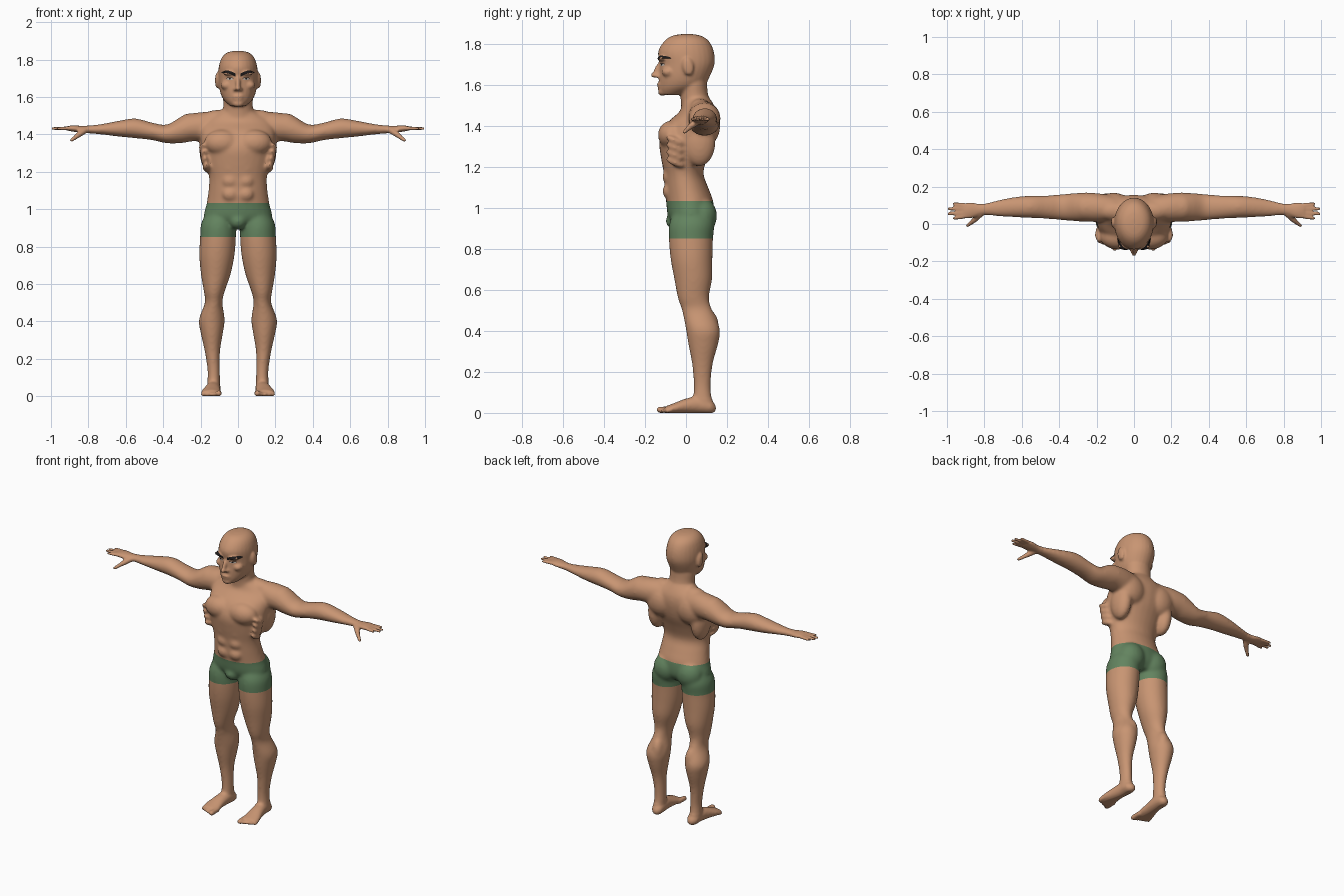
import bpy, bmesh, math
from mathutils import Vector, Matrix
from mathutils.bvhtree import BVHTree

cube = bpy.data.objects.get("Cube")
if cube:
    bpy.data.objects.remove(cube, do_unlink=True)


def material(name, r, g, b):
    m = bpy.data.materials.new(name)
    m.use_nodes = True
    m.diffuse_color = (r, g, b, 1)
    bsdf = next(n for n in m.node_tree.nodes if n.type == 'BSDF_PRINCIPLED')
    bsdf.inputs["Base Color"].default_value = (r, g, b, 1)
    bsdf.inputs["Roughness"].default_value = 0.7
    return m


skin = material("skin", .58, .3, .17)
green = material("green_cloth", .125, .23, .115)
black = material("brow_black", .012, .01, .01)
white = material("eye_white", .55, .5, .45)

bm = bmesh.new()


def circle(sides):
    return [(math.cos(math.tau * i / sides), math.sin(math.tau * i / sides)) for i in range(sides)]


def bridge(rings):
    """Closed skin over a list of point rings."""
    rings = [[bm.verts.new(co) for co in ring] for ring in rings]
    for r, q in zip(rings, rings[1:]):
        for i in range(len(r)):
            j = (i + 1) % len(r)
            bm.faces.new((r[i], r[j], q[j], q[i]))
    bm.faces.new(rings[0][::-1])
    bm.faces.new(rings[-1])


def smooth_rows(rows, steps=4):
    """Catmull-Rom interpolation of cross-section rows."""
    p = [Vector(r) for r in rows]
    p = [p[0]] + p + [p[-1]]
    out = []
    for a, b, c, d in zip(p, p[1:], p[2:], p[3:]):
        for i in range(steps):
            t = i / steps
            out.append(b + (c - a) * (t / 2) + (a * 2 - b * 5 + c * 4 - d) * (t * t / 2)
                       + (b * 3 - a - c * 3 + d) * (t ** 3 / 2))
    return out + [p[-1]]


def loft(axis, rows, side=1):
    """Elliptical skin along an axis; row = position, two centres, two radii."""
    u, v = [k for k in range(3) if k != axis]
    rings = []
    for pos, cu, cv, ru, rv in smooth_rows(rows):
        ring = []
        for c, s in circle(28):
            co = Vector()
            co[axis], co[u], co[v] = pos, cu + ru * c, cv + rv * s
            co.x *= side
            ring.append(co)
        rings.append(ring)
    bridge(rings)


def blob(centre, radii, side=1, tilt=0):
    """Ellipsoid muscle mass."""
    x, y, z = centre
    mat = (Matrix.Translation((x * side, y, z)) @ Matrix.Rotation(tilt, 4, 'X')
           @ Matrix.Diagonal((*radii, 1)))
    angles = [.06 + (math.pi - .12) * i / 10 for i in range(11)]
    bridge([[mat @ Vector((c * math.sin(a), s * math.sin(a), math.cos(a))) for c, s in circle(18)]
            for a in angles])


def digit(start, end, r0, r1, side):
    """Tapered finger or toe with rounded ends."""
    a, b = (Vector((p[0] * side, p[1], p[2])) for p in (start, end))
    along = (b - a).normalized()
    u = along.orthogonal().normalized()
    v = along.cross(u)
    quarter = [math.pi / 2 * k / 4 for k in range(5)]
    profile = [(a - along * r0 * math.cos(q), r0 * max(.1, math.sin(q))) for q in quarter]
    profile += [(b + along * r1 * math.sin(q), r1 * max(.1, math.cos(q))) for q in quarter]
    bridge([[p + (u * c + v * s) * r for c, s in circle(12)] for p, r in profile])


# Torso and neck
loft(2, [(.9, 0, .03, .1, .07), (.95, 0, .025, .18, .11), (1.03, 0, .018, .168, .115),
         (1.1, 0, .002, .158, .106), (1.17, 0, -.012, .155, .097), (1.25, 0, -.008, .175, .115),
         (1.33, 0, .005, .195, .135), (1.41, 0, .03, .2, .125), (1.47, 0, .06, .18, .09),
         (1.52, 0, .055, .1, .07), (1.55, 0, .05, .07, .05)])
loft(2, [(1.44, 0, .06, .11, .08), (1.5, 0, .05, .088, .074), (1.55, 0, .04, .079, .068),
         (1.6, 0, .035, .08, .068), (1.66, 0, .035, .075, .07)])

# Head with nose, lips and chin
loft(2, [(1.846, 0, .005, .02, .025), (1.837, 0, .003, .058, .072), (1.81, 0, .003, .087, .11),
         (1.76, 0, 0, .103, .136), (1.7, 0, .005, .106, .134), (1.64, 0, -.008, .099, .124),
         (1.6, 0, -.02, .086, .113), (1.575, 0, -.04, .068, .092), (1.55, 0, -.07, .04, .055)])
blob((0, -.139, 1.672), (.013, .016, .042), tilt=-.4)
blob((0, -.152, 1.646), (.016, .021, .013))
blob((0, -.128, 1.602), (.03, .014, .007))
blob((0, -.126, 1.587), (.026, .014, .007))
blob((0, -.115, 1.565), (.032, .022, .02))

# Groin
blob((0, -.045, .935), (.05, .055, .045))

arm = [(.06, .08, 1.44, .06, .07), (.16, .085, 1.44, .075, .08), (.24, .09, 1.438, .078, .075),
       (.3, .09, 1.425, .076, .072), (.38, .09, 1.402, .07, .05), (.46, .09, 1.416, .063, .047),
       (.55, .092, 1.432, .06, .053), (.64, .09, 1.43, .054, .042), (.73, .084, 1.427, .043, .028),
       (.81, .078, 1.426, .03, .02), (.85, .074, 1.428, .038, .018), (.88, .072, 1.431, .043, .017),
       (.91, .071, 1.432, .04, .013)]
leg = [(.98, .09, .03, .08, .09), (.92, .104, .028, .094, .11), (.85, .107, .024, .096, .108),
       (.75, .113, .027, .094, .102), (.65, .119, .035, .079, .092), (.56, .127, .036, .056, .076),
       (.5, .13, .054, .047, .074), (.41, .14, .082, .069, .083), (.34, .14, .084, .06, .074),
       (.24, .137, .08, .041, .051), (.14, .13, .079, .033, .042), (.08, .13, .08, .034, .045),
       (.03, .133, .085, .034, .055)]
foot = [(.146, .126, .022, .012, .012), (.12, .128, .03, .034, .033), (.06, .13, .04, .038, .042),
        (0, .137, .034, .043, .036), (-.06, .143, .022, .053, .025), (-.1, .143, .015, .05, .017)]

for s in (-1, 1):
    # Brow ridge, cheek, nostril, ear
    blob((.045, -.119, 1.727), (.04, .019, .012), s)
    blob((.06, -.083, 1.662), (.032, .036, .026), s)
    blob((.016, -.136, 1.64), (.01, .013, .009), s)
    blob((.11, .01, 1.688), (.013, .027, .045), s, .2)

    # Chest, side, shoulder blade, neck slope, shoulder cap
    blob((.085, -.068, 1.355), (.097, .07, .07), s)
    blob((.155, .065, 1.32), (.052, .08, .12), s)
    blob((.11, .095, 1.4), (.1, .073, .1), s)
    blob((.1, .07, 1.48), (.1, .055, .052), s)
    blob((.255, .09, 1.44), (.075, .077, .073), s)

    # Belly, ribs, buttock, calf, kneecap
    for z in (1.08, 1.15, 1.22):
        blob((.04, -.085, z), (.045, .03, .038), s)
    for i in range(4):
        blob((.168 + .007 * i, -.055, 1.22 + .036 * i), (.022, .05, .017), s, -.4)
    blob((.083, .075, .96), (.086, .077, .09), s)
    blob((.122, .115, .42), (.04, .046, .08), s)
    blob((.128, .005, .505), (.032, .025, .035), s)

    loft(0, arm, s)
    loft(2, leg, s)
    loft(1, foot, s)

    # Hand: four fingers fanned across the palm, and a lowered thumb
    for y0, y1, tip in ((.042, .03, .962), (.061, .055, .991), (.081, .082, .989), (.1, .108, .962)):
        digit((.89, y0, 1.432), (tip, y1, 1.431), .0115, .009, s)
    digit((.82, .055, 1.42), (.855, .02, 1.395), .018, .015, s)
    digit((.855, .02, 1.395), (.89, -.008, 1.368), .014, .01, s)

    # Toes, shortening outwards
    for i in range(5):
        x = .103 + .021 * i
        r = .016 if i == 0 else .011
        digit((x, -.07, .016), (x, -.128 + .009 * i, r - .001), r, r, s)

# Fuse all masses into a single skin
bmesh.ops.recalc_face_normals(bm, faces=bm.faces[:])
rough_mesh = bpy.data.meshes.new("rough_masses")
bm.to_mesh(rough_mesh)
bm.free()
rough = bpy.data.objects.new("rough_masses", rough_mesh)
bpy.context.collection.objects.link(rough)
fuse = rough.modifiers.new("fuse", 'REMESH')
fuse.mode = 'VOXEL'
fuse.voxel_size = .007
mesh = bpy.data.meshes.new_from_object(rough.evaluated_get(bpy.context.evaluated_depsgraph_get()))
bpy.data.objects.remove(rough, do_unlink=True)

# Soften muscles strongly, face, hands and feet lightly
bm = bmesh.new()
bm.from_mesh(mesh)
soft = [v for v in bm.verts if abs(v.co.x) < .8 and .07 < v.co.z < 1.54]
for verts, count in ((bm.verts[:], 2), (soft, 9)):
    for _ in range(count):
        bmesh.ops.smooth_vert(bm, verts=verts, factor=.5,
                              use_axis_x=True, use_axis_y=True, use_axis_z=True)
for v in bm.verts:
    v.co.z = max(0, v.co.z)

# Cut clean hems and colour the trunks between them
hem, waist = .85, 1.033
for z in (hem, waist):
    bmesh.ops.bisect_plane(bm, geom=bm.verts[:] + bm.edges[:] + bm.faces[:],
                           plane_co=(0, 0, z), plane_no=(0, 0, 1))
for f in bm.faces:
    f.smooth = True
    f.material_index = int(hem < f.calc_center_median().z < waist)
face_surface = BVHTree.FromBMesh(bm)
mesh.materials.clear()
mesh.materials.append(skin)
mesh.materials.append(green)
bm.to_mesh(mesh)
bm.free()
mesh.name = "body"
bpy.context.collection.objects.link(bpy.data.objects.new("body", mesh))


def face_plate(name, mat, side, x0, x1, centre_z, half, lift):
    """Thin patch laid on the face, its height given by two functions of t."""
    pb = bmesh.new()
    columns = []
    for i in range(13):
        t = i / 12
        x = side * (x0 + (x1 - x0) * t)
        col = []
        for k in (-1, -.33, .33, 1):
            z = centre_z(t) + k * half(t)
            hit = face_surface.ray_cast(Vector((x, -1, z)), Vector((0, 1, 0)))[0]
            col.append(pb.verts.new((x, hit.y - lift, z)))
        columns.append(col)
    for a, b in zip(columns, columns[1:]):
        for k in range(3):
            quad = (a[k], b[k], b[k + 1], a[k + 1])
            pb.faces.new(quad if side > 0 else quad[::-1]).smooth = True
    me = bpy.data.meshes.new(name)
    pb.to_mesh(me)
    pb.free()
    me.materials.append(mat)
    bpy.context.collection.objects.link(bpy.data.objects.new(name, me))


def arc(t):
    return math.sqrt(max(.02, 1 - (2 * t - 1) ** 2))


# Eyebrows and eyes
for s, label in ((-1, "right"), (1, "left")):
    face_plate(label + "_eyebrow", black, s, .014, .088,
               lambda t: 1.717 + .017 * math.sin(2.3 * t), lambda t: .0085 * (1 - .7 * t ** 3), .003)
    face_plate(label + "_eye", white, s, .026, .062, lambda t: 1.696, lambda t: .005 * arc(t), .001)
    face_plate(label + "_iris", black, s, .038, .049, lambda t: 1.697, lambda t: .005 * arc(t), .002)
    face_plate(label + "_lash_line", black, s, .024, .065,
               lambda t: 1.697 + .006 * arc(t), lambda t: .0014, .002)
